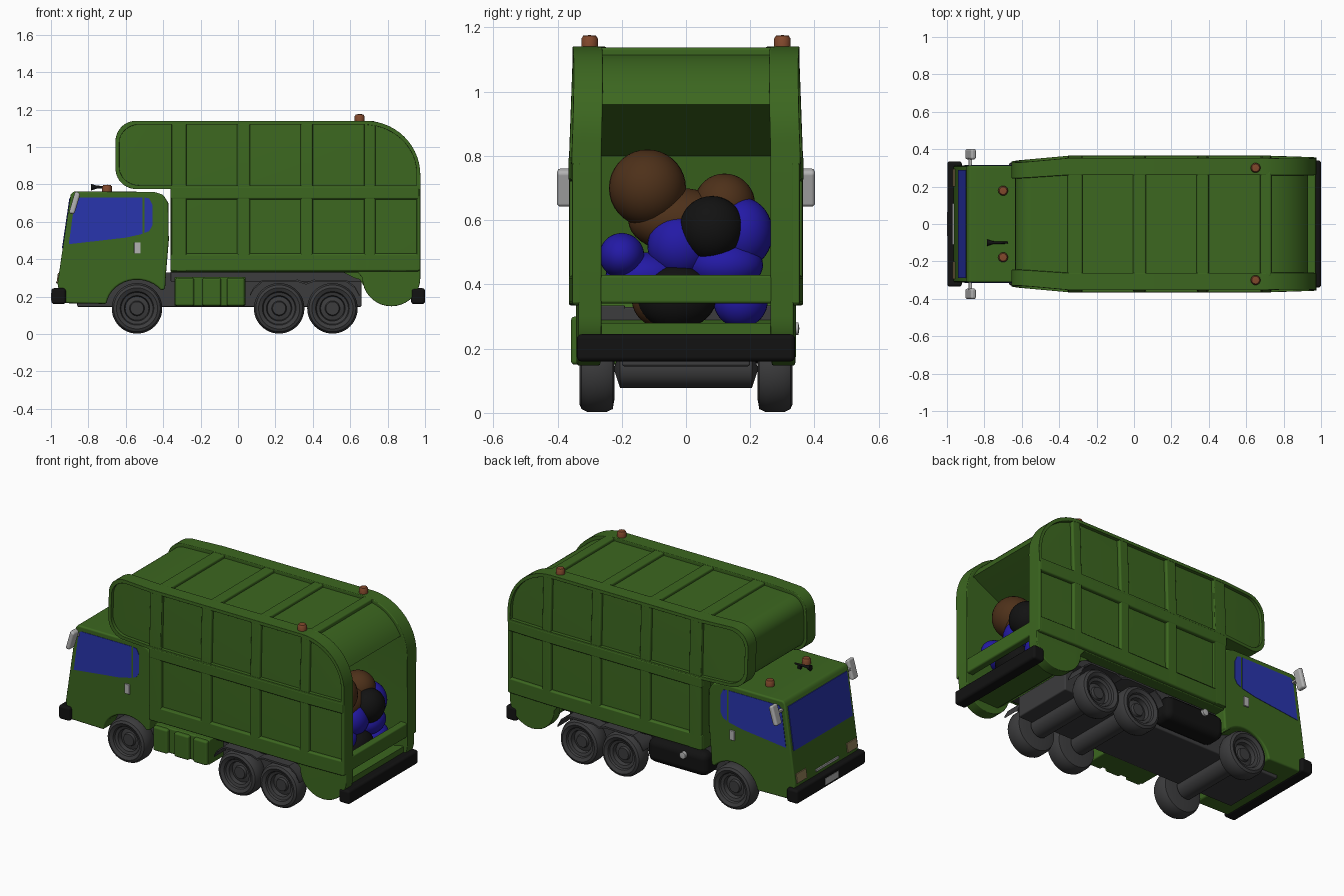
import bpy, bmesh
from math import sin, cos, pi, radians
from mathutils import Matrix, Vector

if "Cube" in bpy.data.objects:
    bpy.data.objects.remove(bpy.data.objects["Cube"])


def material(name, rgb):
    m = bpy.data.materials.new(name)
    m.diffuse_color = (*rgb, 1)
    m.use_nodes = True
    m.node_tree.nodes["Principled BSDF"].inputs["Base Color"].default_value = m.diffuse_color
    return m


GREEN = material("green_paint", (0.045, 0.135, 0.014))
GLASS = material("blue_glass", (0.022, 0.035, 0.42))
BLACK = material("black", (0.006, 0.006, 0.006))
DARK = material("dark_grey", (0.045, 0.045, 0.047))
AMBER = material("amber", (0.22, 0.065, 0.025))
LAMP = material("headlight", (0.3, 0.22, 0.1))
SILVER = material("silver", (0.45, 0.45, 0.45))
BROWN = material("brown_bag", (0.075, 0.03, 0.01))
BLUE = material("blue_bag", (0.017, 0.01, 0.38))


def finish(bm, name, mat, bevel=0, mirror=False, smooth=35):
    bmesh.ops.recalc_face_normals(bm, faces=bm.faces)
    me = bpy.data.meshes.new(name)
    bm.to_mesh(me)
    bm.free()
    ob = bpy.data.objects.new(name, me)
    bpy.context.collection.objects.link(ob)
    me.materials.append(mat)
    bpy.ops.object.select_all(action='DESELECT')
    ob.select_set(True)
    bpy.context.view_layer.objects.active = ob
    bpy.ops.object.shade_smooth_by_angle(angle=radians(smooth))
    if bevel:
        b = ob.modifiers.new("bevel", 'BEVEL')
        b.width, b.segments, b.limit_method = bevel, 3, 'ANGLE'
        b.angle_limit = radians(40)
        b.harden_normals = True
    if mirror:
        ob.modifiers.new("mirror", 'MIRROR').use_axis = (False, True, False)
    return ob


def taper(bm):
    # narrow the container toward its front, roof and tail
    for co, no in (((-.35, 0, 0), (1, 0, 0)), ((.7, 0, 0), (1, 0, 0)), ((0, 0, .8), (0, 0, 1))):
        bmesh.ops.bisect_plane(bm, geom=bm.verts[:] + bm.edges[:] + bm.faces[:],
                               plane_co=co, plane_no=no)
    for v in bm.verts:
        x, z = v.co.x, v.co.z
        v.co.y *= 1 - .25 * max(0, -.35 - x) - .1 * max(0, z - .8) - .09 * max(0, x - .7)


def prism(name, pts, y0, y1, mat, bevel=0, mirror=False, tapered=False, hole=None):
    # extrude an xz outline from y0 to y1; with hole, extrude the ring between two loops
    bm = bmesh.new()
    loop = [bm.verts.new((x, y0, z)) for x, z in pts]
    if hole:
        inner = [bm.verts.new((x, y0, z)) for x, z in hole]
        n = len(pts)
        faces = [bm.faces.new((loop[i], loop[(i + 1) % n], inner[(i + 1) % n], inner[i]))
                 for i in range(n)]
    else:
        faces = [bm.faces.new(loop)]
    ext = bmesh.ops.extrude_face_region(bm, geom=faces, use_keep_orig=True)
    for v in ext['geom']:
        if isinstance(v, bmesh.types.BMVert):
            v.co.y = y1
    if tapered:
        taper(bm)
    return finish(bm, name, mat, bevel, mirror)


def box(name, x0, x1, y0, y1, z0, z1, mat, bevel=0, mirror=False, tapered=False):
    return prism(name, [(x0, z0), (x1, z0), (x1, z1), (x0, z1)], y0, y1, mat, bevel, mirror, tapered)


def lathe(name, prof, loc, mat, axis='Z', mirror=False, n=40):
    bm = bmesh.new()
    rings = [[bm.verts.new((r * cos(2 * pi * i / n), r * sin(2 * pi * i / n), h)) for i in range(n)]
             for r, h in prof]
    for a, b in zip(rings, rings[1:]):
        for i in range(n):
            bm.faces.new((a[i], a[(i + 1) % n], b[(i + 1) % n], b[i]))
    bmesh.ops.remove_doubles(bm, verts=bm.verts, dist=1e-5)
    rot = {'Z': Matrix(), 'Y': Matrix.Rotation(-pi / 2, 4, 'X'), 'X': Matrix.Rotation(pi / 2, 4, 'Y')}
    bm.transform(Matrix.Translation(loc) @ rot[axis])
    return finish(bm, name, mat, 0, mirror)


def blob(name, loc, size, mat):
    bm = bmesh.new()
    bmesh.ops.create_uvsphere(bm, u_segments=32, v_segments=18, radius=1)
    bm.transform(Matrix.Translation(loc) @ Matrix.Diagonal((*size, 1)))
    return finish(bm, name, mat, smooth=80)


def arc(cx, cz, rx, rz, a0, a1, n=10):
    return [(cx + rx * cos(radians(a0 + (a1 - a0) * i / n)),
             cz + rz * sin(radians(a0 + (a1 - a0) * i / n))) for i in range(n + 1)]


# container side walls with the rounded tail lobe
upper = (arc(.68, .85, .295, .29, 0, 90, 14) + arc(-.545, 1.03, .11, .11, 90, 180)
         + arc(-.545, .885, .11, .11, 180, 270))
lobe = arc(.82, .30, .155, .152, 180, 360, 18)
prism("container_side", upper + [(-.36, .775), (-.36, .33), (.64, .33)] + lobe,
      .27, .343, GREEN, .012, True, True)

# raised rims and ribs framing the side panels
rim = upper + [(-.36, .775), (.975, .775)]
inner = [(.16 + (x - .16) * .975, .9575 + (z - .9575) * .89) for x, z in rim]
prism("side_rim", rim, .335, .365, GREEN, .008, True, True, hole=inner)
RIBS = [(-.355, -.275), (-.005, .065), (.335, .40), (.675, .735)]
for x0, x1 in RIBS:
    box("side_rib", x0, x1, .335, .364, .335, 1.13, GREEN, .01, True, True)
box("side_mid_rail", -.36, .97, .335, .366, .72, .79, GREEN, .01, True, True)
box("side_lower_rail", -.36, .97, .335, .364, .335, .43, GREEN, .01, True, True)
box("tail_edge", .955, .975, .335, .363, .34, .80, GREEN, .006, True, True)

# central shell: recessed roof, nose, floor and open hopper at the back
shell = (arc(.68, .85, .275, .27, 24, 90, 12) + arc(-.545, 1.03, .09, .09, 90, 180)
         + arc(-.545, .885, .09, .09, 180, 270)
         + [(-.34, .795), (-.34, .345), (.62, .345), (.67, .26), (.75, .2), (.95, .2), (.95, .28),
            (.93, .28), (.8, .25), (.62, .3), (.5, .4), (.58, .8), (.64, .82), (.92, .955)])
prism("container_shell", shell, -.285, .285, GREEN)
for x0, x1 in RIBS:
    box("roof_rib", x0, x1, -.28, .28, 1.10, 1.138, GREEN, .01)
box("hopper_sill", .925, .972, -.28, .28, .34, .43, GREEN, .01)
box("rear_bumper", .925, 1.0, -.34, .34, .16, .245, BLACK, .015)

# rubbish bags in the hopper
for mat, x, y, z, sx, sy, sz in [
        (BROWN, .76, -.12, .70, .12, .12, .12), (BROWN, .74, .12, .65, .1, .095, .095),
        (BROWN, .74, -.02, .60, .11, .16, .10), (BROWN, .80, -.09, .36, .08, .08, .09),
        (BLUE, .82, -.20, .49, .09, .07, .07), (BLUE, .80, -.02, .52, .09, .1, .1),
        (BLUE, .78, .175, .56, .1, .095, .11), (BLUE, .80, .12, .46, .1, .12, .08),
        (BLUE, .82, .17, .35, .08, .085, .085), (BLUE, .78, -.13, .43, .1, .12, .07),
        (BLACK, .84, .08, .575, .09, .1, .1), (BLACK, .83, -.03, .36, .09, .125, .1)]:
    blob("rubbish_bag", (x, y, z), (sx, sy, sz), mat)

# cab with wheel arch
cab = ([(-.945, .165), (-.965, .27), (-.895, .745), (-.88, .762), (-.45, .76), (-.40, .745),
        (-.372, .70), (-.37, .50), (-.385, .32), (-.39, .24)]
       + arc(-.54, .14, .165, .15, 38, 172, 14))
prism("cab", cab, -.312, .312, GREEN, .012)
prism("side_window", [(-.905, .48), (-.872, .715), (-.855, .73), (-.51, .73), (-.51, .535), (-.6, .515)],
      .30, .3145, GLASS, 0, True)
prism("rear_quarter_window", [(-.50, .54), (-.50, .73), (-.475, .725), (-.458, .69), (-.458, .58), (-.475, .55)],
      .30, .3145, GLASS, 0, True)
prism("door_handle", [(-.555, .43), (-.52, .43), (-.52, .49), (-.555, .49)], .305, .32, SILVER, .003, True)


def front_panel(name, z0, z1, y0, y1, mat, out=.004, mirror=False):
    # thin plate lying on the sloped cab nose
    fx = lambda z: -.965 + (z - .27) * .07 / .475
    prism(name, [(fx(z0) - out, z0), (fx(z0) + .02, z0), (fx(z1) + .02, z1), (fx(z1) - out, z1)],
          y0, y1, mat, 0, mirror)


front_panel("windshield", .46, .725, -.288, .288, GLASS)
front_panel("headlight", .27, .325, .20, .295, LAMP, .006, True)
front_panel("grille_strip", .272, .284, -.11, .11, SILVER, .008)
box("front_bumper", -.998, -.92, -.335, .335, .16, .245, BLACK, .015)
box("number_plate", -1.0, -.99, -.065, .065, .18, .22, SILVER)

# mirrors, beacons and horn
prism("mirror", [(-.905, .645), (-.875, .64), (-.842, .75), (-.87, .765)], .345, .402, SILVER, .012, True)
box("mirror_arm", -.885, -.865, .30, .36, .70, .715, SILVER, .004, True)
beacon = [(0, 0), (.026, 0), (.026, .028), (.02, .038), (0, .04)]
lathe("cab_beacon", beacon, (-.70, .178, .758), AMBER, mirror=True)
lathe("tail_beacon", beacon, (.65, .30, 1.136), AMBER, mirror=True)
lathe("horn", [(0, 0), (.018, 0), (.008, .03), (.005, .11), (0, .11)], (-.785, -.10, .785), BLACK, 'X', n=20)
box("horn_stand", -.72, -.70, -.107, -.093, .75, .785, BLACK)

# chassis, axles and wheels
box("chassis", -.86, .66, -.20, .20, .145, .33, DARK, .008)
box("chassis_rail", -.36, .66, .19, .27, .28, .335, DARK, .005, True)
tyre = [(0, .30), (.035, .30), (.04, .285), (.063, .28), (.068, .305), (.085, .31), (.09, .322),
        (.11, .332), (.125, .325), (.135, .305), (.135, .25), (.125, .228), (.09, .222), (0, .222)]
for x in (-.54, .22, .505):
    lathe("wheel", tyre, (x, 0, .137), DARK, 'Y', True, 48)
    lathe("axle", [(0, -.225), (.06, -.205), (.06, .205), (0, .225)], (x, 0, .137), DARK, 'Y')

# fender strip over both rear axles
top = [(.065, .215), (.085, .25), (.13, .288), (.32, .29), (.3625, .275), (.405, .29), (.58, .288),
       (.625, .255), (.65, .21)]
prism("rear_fender", top + [(x, z - .011) for x, z in reversed(top)], .215, .33, DARK, 0, True)

# tool boxes on one side, fuel tank on the other
box("tool_box_base", -.34, .04, -.335, -.19, .15, .305, GREEN, .008)
for x0, x1 in ((-.335, -.235), (-.19, -.09), (-.06, .035)):
    box("tool_box_door", x0, x1, -.358, -.30, .15, .30, GREEN, .012)
box("fuel_tank", -.37, .04, .19, .335, .15, .30, BLACK, .045)
lathe("fuel_cap", [(0, 0), (.02, 0), (.02, .022), (0, .025)], (-.22, .328, .262), SILVER, 'Y', n=24)
